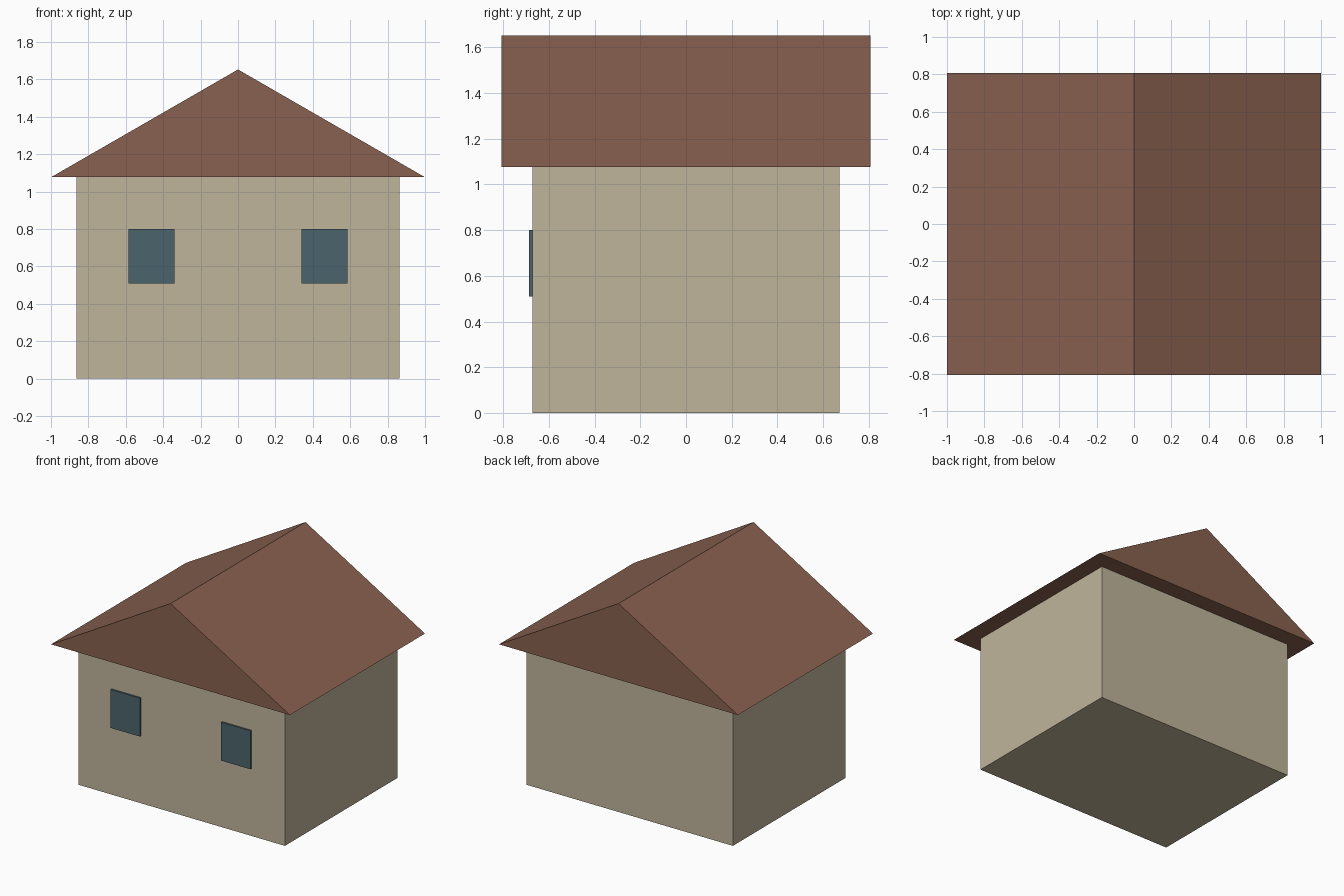
import bpy

if "Cube" in bpy.data.objects:
    bpy.data.objects.remove(bpy.data.objects["Cube"])


def material(name, rgb):
    mat = bpy.data.materials.new(name)
    mat.diffuse_color = (*rgb, 1)
    mat.use_nodes = True
    mat.node_tree.nodes["Principled BSDF"].inputs["Base Color"].default_value = mat.diffuse_color
    return mat


def mesh_object(name, verts, faces, mat):
    mesh = bpy.data.meshes.new(name)
    mesh.from_pydata(verts, [], faces)
    mesh.materials.append(mat)
    obj = bpy.data.objects.new(name, mesh)
    bpy.context.collection.objects.link(obj)
    return obj


def prism(name, profile, y0, y1, mat):
    """Extrude an anticlockwise (x, z) profile from y0 back to y1."""
    n = len(profile)
    verts = [(x, y, z) for y in (y0, y1) for x, z in profile]
    faces = [tuple(range(n)), tuple(reversed(range(n, 2 * n)))]
    faces += [(i, i + n, (i + 1) % n + n, (i + 1) % n) for i in range(n)]
    return mesh_object(name, verts, faces, mat)


def rect(x0, x1, z0, z1):
    return [(x0, z0), (x1, z0), (x1, z1), (x0, z1)]


plaster = material("plaster", (0.53, 0.46, 0.33))
tile = material("roof_tile", (0.25, 0.12, 0.08))
glass = material("window_glass", (0.07, 0.13, 0.15))

# Main block
prism("walls", rect(-0.864, 0.864, 0, 1.077), -0.673, 0.673, plaster)

# Solid gabled roof with overhanging eaves
prism("roof", [(-1, 1.077), (1, 1.077), (0, 1.653)], -0.807, 0.807, tile)

# Two front windows, slightly proud of the wall
for side, x in (("left", -0.463), ("right", 0.463)):
    prism(f"{side}_window", rect(x - 0.123, x + 0.123, 0.51, 0.80),
          -0.687, -0.673, glass)
